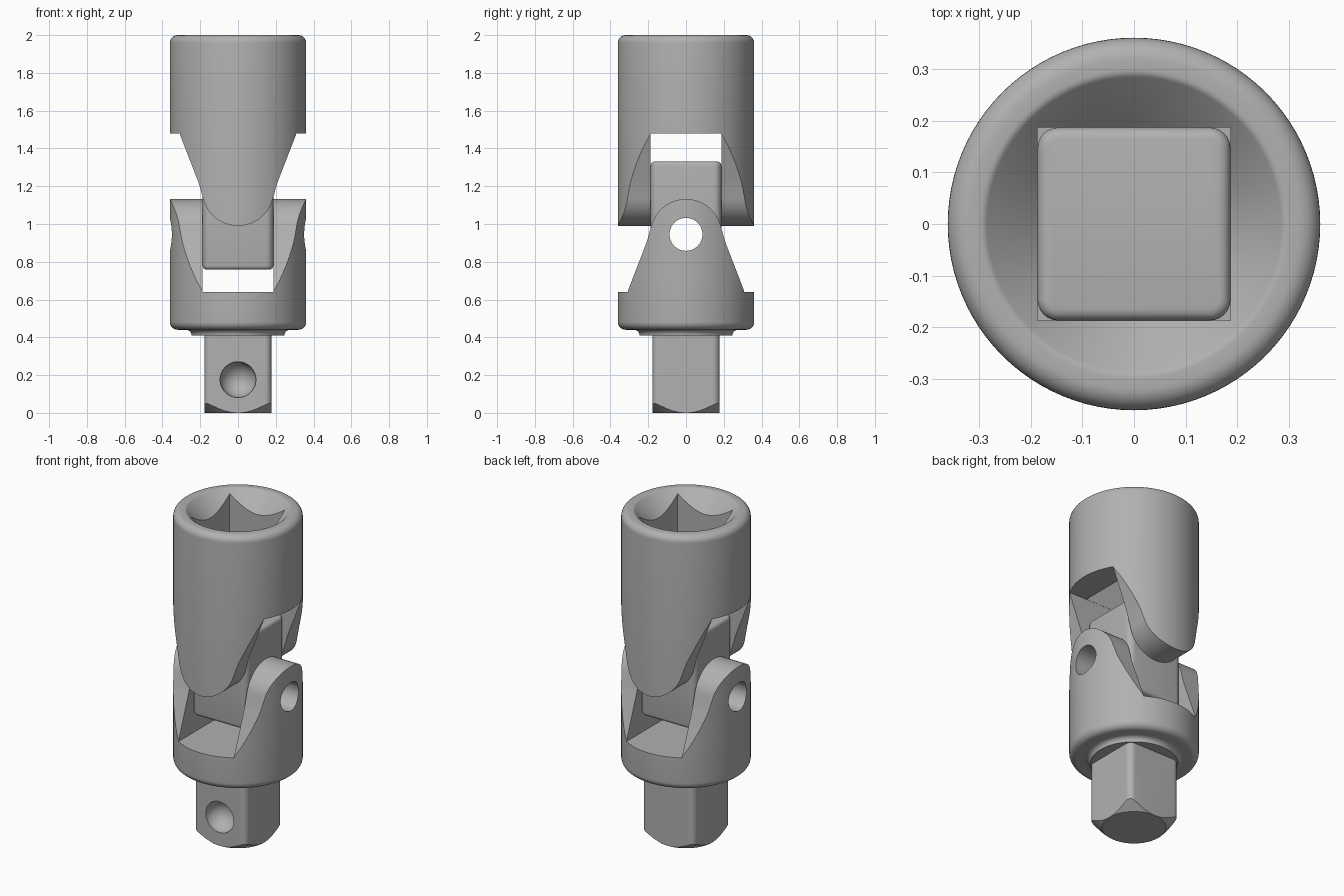
import bpy, bmesh
from math import sin, cos, pi, radians
from mathutils import Matrix, Vector

if "Cube" in bpy.data.objects:
    bpy.data.objects.remove(bpy.data.objects["Cube"])


def finish(bm, name):
    bmesh.ops.remove_doubles(bm, verts=bm.verts, dist=1e-5)
    bmesh.ops.recalc_face_normals(bm, faces=bm.faces)
    mesh = bpy.data.meshes.new(name)
    bm.to_mesh(mesh)
    bm.free()
    ob = bpy.data.objects.new(name, mesh)
    bpy.context.collection.objects.link(ob)
    return ob


def arc(cx, cz, r, a0, a1, n):
    return [(cx + r * cos(radians(a0 + (a1 - a0) * i / n)),
             cz + r * sin(radians(a0 + (a1 - a0) * i / n))) for i in range(n + 1)]


def lathe(name, profile, steps=96):
    bm = bmesh.new()
    vs = [bm.verts.new((x, 0, z)) for x, z in profile]
    es = [bm.edges.new(p) for p in zip(vs, vs[1:])]
    bmesh.ops.spin(bm, geom=vs + es, cent=(0, 0, 0), axis=(0, 0, 1),
                   angle=2 * pi, steps=steps, use_merge=True)
    return finish(bm, name)


def prism(name, profile, turn=0):
    """Extrude an x-z outline along y, optionally turned about z."""
    bm = bmesh.new()
    f = bm.faces.new([bm.verts.new((x, -0.5, z)) for x, z in profile])
    new = bmesh.ops.extrude_face_region(bm, geom=[f])["geom"]
    bmesh.ops.translate(bm, vec=(0, 1, 0),
                        verts=[v for v in new if isinstance(v, bmesh.types.BMVert)])
    bmesh.ops.rotate(bm, verts=bm.verts, matrix=Matrix.Rotation(turn, 3, 'Z'))
    return finish(bm, name)


def box(name, hx, hy, z0, z1, corner=0):
    """Box with optionally rounded upright corners."""
    bm = bmesh.new()
    bmesh.ops.create_cube(bm, size=1)
    bmesh.ops.scale(bm, vec=(2 * hx, 2 * hy, z1 - z0), verts=bm.verts)
    bmesh.ops.translate(bm, vec=(0, 0, (z0 + z1) / 2), verts=bm.verts)
    if corner:
        up = [e for e in bm.edges if abs(e.verts[0].co.z - e.verts[1].co.z) > 0.1]
        bmesh.ops.bevel(bm, geom=up, offset=corner, segments=6, profile=0.5,
                        affect='EDGES')
    return finish(bm, name)


def apply(ob, mod):
    bpy.context.view_layer.objects.active = ob
    bpy.ops.object.modifier_apply(modifier=mod.name)


def boolean(ob, cutter, op='DIFFERENCE'):
    m = ob.modifiers.new("cut", 'BOOLEAN')
    m.object, m.operation, m.solver = cutter, op, 'EXACT'
    apply(ob, m)
    bpy.data.objects.remove(cutter)


def smooth(ob):
    bpy.ops.object.select_all(action='DESELECT')
    ob.select_set(True)
    bpy.context.view_layer.objects.active = ob
    bpy.ops.object.shade_smooth_by_angle(angle=radians(30))


def ear_outline(step_z, pin_z, end_z):
    """Wide collar, step in, taper easing into a round ear tip."""
    s = 1 if step_z > pin_z else -1
    h = abs(step_z - pin_z)
    side = [(0.5, h), (0.31, h), (0.211, 0.045), (0.2, 0.01), (0.192, -0.02)]
    pts = side + arc(0, 0, 0.19, -12, -168, 40) + [(-x, z) for x, z in reversed(side)]
    return [(x, pin_z + s * z) for x, z in pts] + [(-0.5, end_z), (0.5, end_z)]


def pin_hole():
    return prism("pin_cutter", arc(0, 0.945, 0.087, 0, 352.5, 47), pi / 2)


R = 0.361
# Upper socket with ears at front and back
socket = lathe("upper_socket_yoke",
               [(0, 0.9), (R, 0.9)] + arc(R - 0.042, 1.958, 0.042, 0, 90, 8)
               + arc(0.299, 1.98, 0.02, 90, 135, 4) + [(0.18, 1.889), (0, 1.889)])
boolean(socket, prism("ear_shape", ear_outline(1.48, 1.18, 2.2)), 'INTERSECT')
boolean(socket, box("slot", 0.6, 0.1885, 0.5, 1.48))
boolean(socket, box("square_opening", 0.1875, 0.1875, 1.4, 2.2))

# Lower yoke with ears at the sides and a filleted collar beneath
lower = lathe("lower_yoke",
              [(0, 0.41), (0.245, 0.41)] + arc(0.275, 0.41, 0.03, 180, 90, 6)
              + arc(R - 0.042, 0.482, 0.042, -90, 0, 8) + [(R, 1.3), (0, 1.3)])
boolean(lower, prism("ear_shape", ear_outline(0.64, 0.942, 0.2), pi / 2), 'INTERSECT')
boolean(lower, box("slot", 0.1885, 0.6, 0.64, 1.6))
boolean(lower, pin_hole())

# Centre block joining both pairs of ears
block = box("centre_block", 0.187, 0.187, 0.758, 1.331, 0.04)
bev = block.modifiers.new("round", 'BEVEL')
bev.width, bev.segments = 0.022, 4
apply(block, bev)
boolean(block, pin_hole())

# Square drive end with rounded corners and a chamfered tip
drive = box("square_drive", 0.178, 0.178, -0.1, 0.43, 0.036)
boolean(drive, lathe("tip_trim", [(0, 0), (0.178, 0), (0.3, 0.103),
                                  (0.3, 0.42), (0, 0.42)]), 'INTERSECT')
# Detent dimple on the front face
bm = bmesh.new()
bmesh.ops.create_uvsphere(bm, u_segments=48, v_segments=24, radius=0.095)
bmesh.ops.translate(bm, vec=Vector((0, -0.177, 0.176)), verts=bm.verts)
boolean(drive, finish(bm, "dimple"))

# Dark grey steel
steel = bpy.data.materials.new("dark_steel")
steel.diffuse_color = (0.44, 0.44, 0.44, 1)
steel.use_nodes = True
steel.node_tree.nodes["Principled BSDF"].inputs["Base Color"].default_value = steel.diffuse_color
for ob in (socket, lower, block, drive):
    ob.data.materials.clear()
    ob.data.materials.append(steel)
    smooth(ob)
